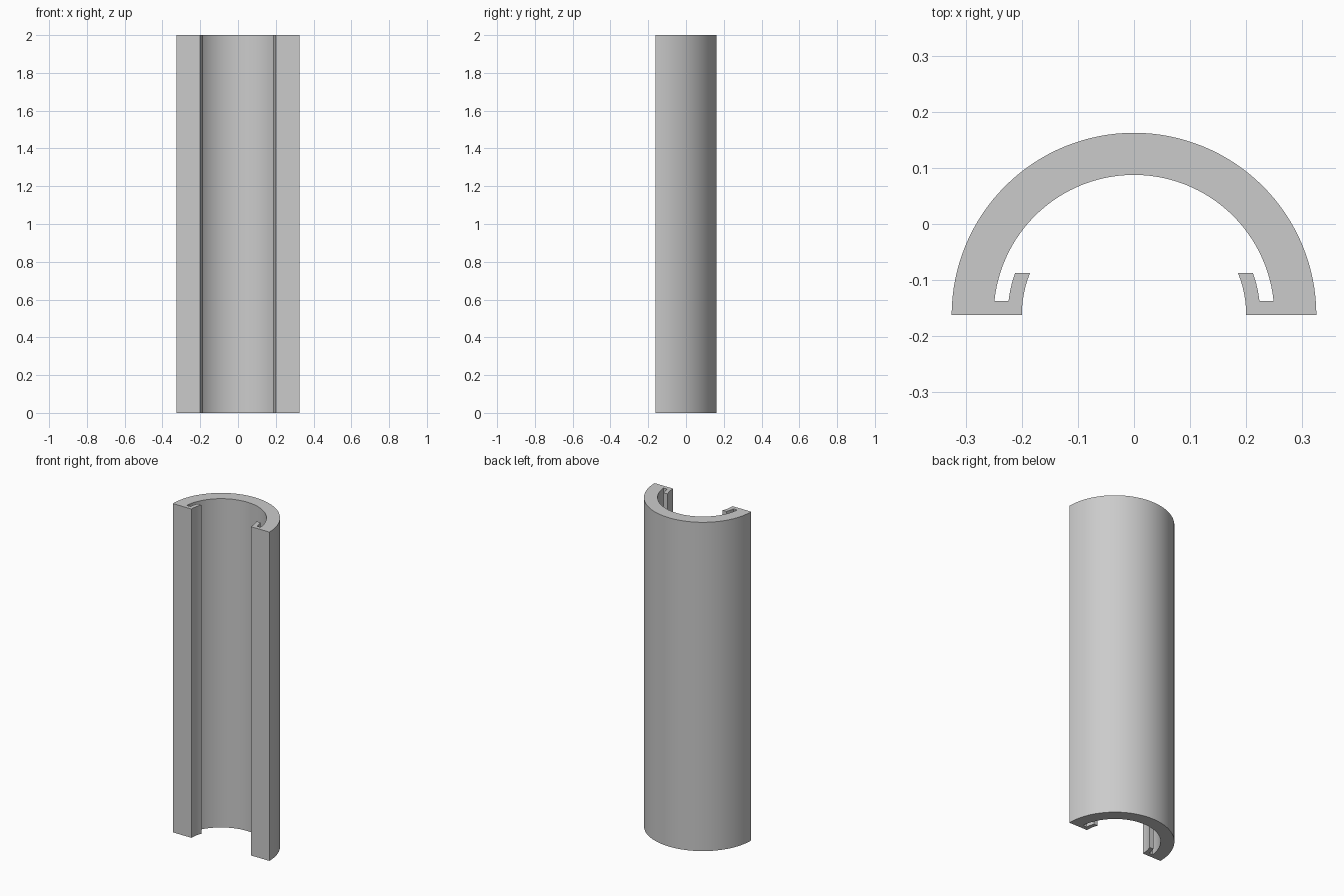
import bpy, bmesh
from math import sin, cos, asin, pi, radians

cube = bpy.data.objects.get("Cube")
if cube:
    bpy.data.objects.remove(cube, do_unlink=True)

HEIGHT = 2.0
BASE_Y = -0.1625            # flat front edge, also the centre of all arcs
OUTER, INNER = 0.325, 0.25  # half-round wall radii
LIP_OUT, LIP_IN = 0.225, 0.2
FLOOR, TIP = 0.025, 0.075   # slot floor and lip tip above the flat edge

grey = bpy.data.materials.new("plain grey")
grey.use_nodes = True
colour = (0.6, 0.6, 0.6, 1)
grey.diffuse_color = colour
grey.node_tree.nodes["Principled BSDF"].inputs["Base Color"].default_value = colour


def arc(radius, start, end, steps):
    """Points along an arc about the centre of the flat edge."""
    angles = [start + (end - start) * i / steps for i in range(steps + 1)]
    return [(radius * cos(a), BASE_Y + radius * sin(a)) for a in angles]


def rise(radius, height):
    """Angle at which an arc reaches a height above the flat edge."""
    return asin(height / radius)


# Hooked lip on the left edge, from the flat edge round to the slot floor
lip = arc(LIP_IN, 0, rise(LIP_IN, TIP), 6)
lip += arc(LIP_OUT, rise(LIP_OUT, TIP), rise(LIP_OUT, FLOOR), 5)
mirrored_lip = [(-x, y) for x, y in reversed(lip)]

# Closed cross-section: outer wall, right lip, inner wall, left lip
floor_angle = rise(INNER, FLOOR)
section = arc(OUTER, 0, pi, 64)
section += mirrored_lip[::-1]
section += arc(INNER, pi - floor_angle, floor_angle, 56)
section += lip[::-1]

# Extrude the cross-section to full height
bm = bmesh.new()
base = bm.faces.new([bm.verts.new((x, y, 0)) for x, y in section])
extruded = bmesh.ops.extrude_face_region(bm, geom=[base], use_keep_orig=True)
top = [v for v in extruded["geom"] if isinstance(v, bmesh.types.BMVert)]
bmesh.ops.translate(bm, verts=top, vec=(0, 0, HEIGHT))
bmesh.ops.recalc_face_normals(bm, faces=bm.faces)

mesh = bpy.data.meshes.new("half_round_channel")
bm.to_mesh(mesh)
bm.free()
mesh.materials.append(grey)
channel = bpy.data.objects.new("half_round_channel", mesh)
bpy.context.collection.objects.link(channel)

# Smooth curved walls, sharp edges
bpy.ops.object.select_all(action="DESELECT")
channel.select_set(True)
bpy.context.view_layer.objects.active = channel
bpy.ops.object.shade_smooth_by_angle(angle=radians(30))
